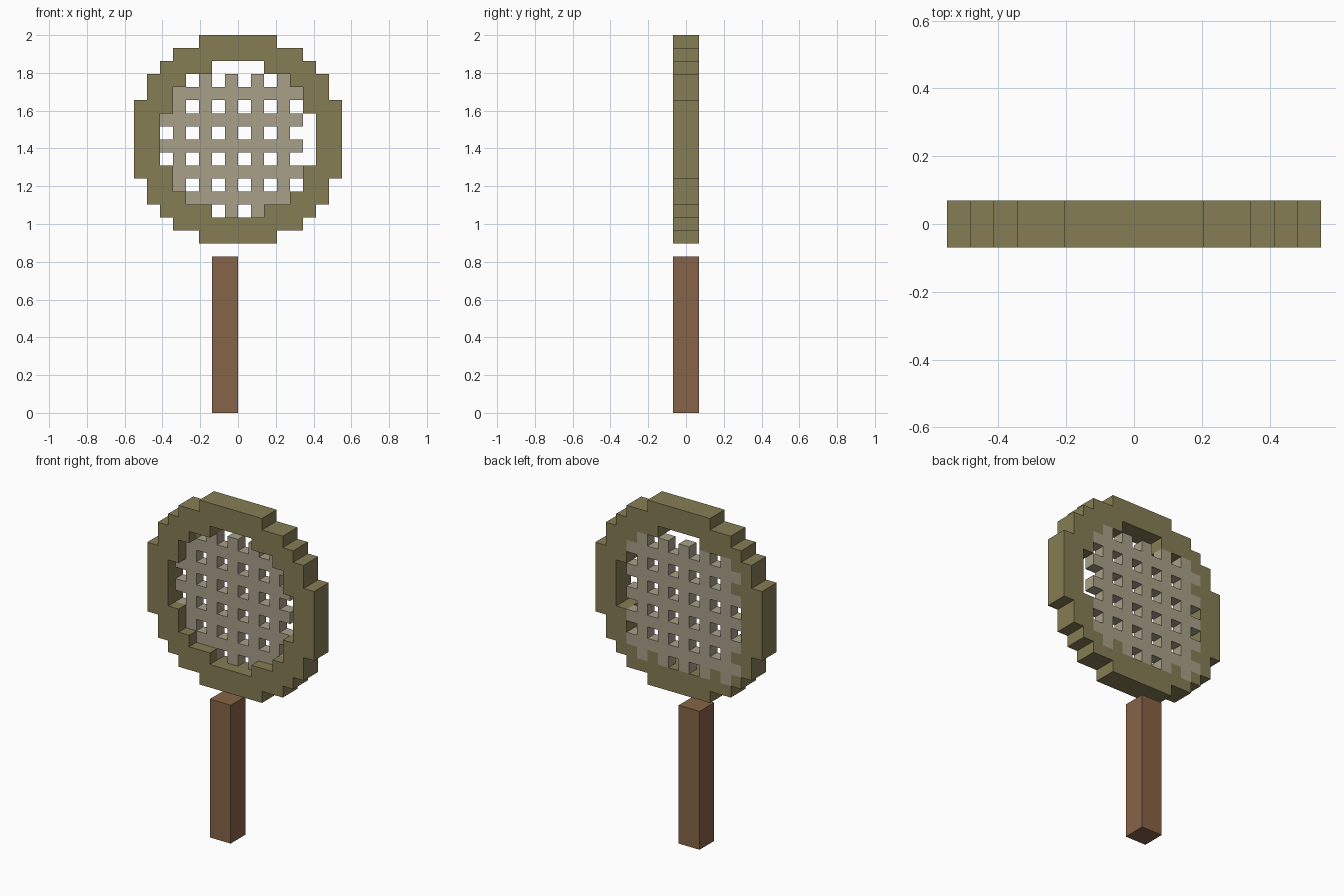
import bpy, bmesh
from mathutils import Vector

if "Cube" in bpy.data.objects:
    bpy.data.objects.remove(bpy.data.objects["Cube"])

V = 2 / 29  # one block; the model is 29 blocks tall


def block_part(name, cells, color):
    """Skin a set of block cells (x, y, z) with only its outer faces."""
    bm = bmesh.new()
    verts = {}

    def vert(p):
        key = tuple(round(c) for c in p)
        if key not in verts:
            verts[key] = bm.verts.new(Vector(key) * V)
        return verts[key]

    axes = [Vector((1, 0, 0)), Vector((0, 1, 0)), Vector((0, 0, 1))]
    for cell in sorted(cells):
        for a in range(3):
            u, w = axes[(a + 1) % 3], axes[(a + 2) % 3]
            for side in (0, 1):
                step = axes[a] * (1 if side else -1)
                if tuple(round(c) for c in Vector(cell) + step) in cells:
                    continue
                o = Vector(cell) + axes[a] * side
                quad = [o, o + u, o + u + w, o + w]
                if not side:
                    quad.reverse()
                bm.faces.new([vert(p) for p in quad])
    # Merge the coplanar squares into large flat faces
    bmesh.ops.dissolve_limit(bm, angle_limit=0.01, verts=bm.verts[:], edges=bm.edges[:])
    bmesh.ops.triangulate(bm, faces=[f for f in bm.faces if len(f.verts) > 4])
    mesh = bpy.data.meshes.new(name)
    bm.to_mesh(mesh)
    bm.free()
    mat = bpy.data.materials.new(name + "_color")
    mat.diffuse_color = (*color, 1)
    mat.use_nodes = True
    mat.node_tree.nodes["Principled BSDF"].inputs["Base Color"].default_value = mat.diffuse_color
    mesh.materials.append(mat)
    obj = bpy.data.objects.new(name, mesh)
    bpy.context.collection.objects.link(obj)
    return obj


def disc(half_widths, z0):
    """Stepped disc: lower-half row widths, mirrored upward."""
    rows = half_widths + half_widths[::-1]
    return {(x, y, z0 + i) for i, h in enumerate(rows)
            for x in range(-h, h) for y in (-1, 0)}


# Strings: 11 x 11 lattice in the back layer, every other row and column
strings = {(x, 0, z) for x in range(-6, 5) for z in range(15, 26)
           if x % 2 == 1 or z % 2 == 0}

# Head frame: stepped ring with the strings let into its back
frame = disc([3, 5, 6, 7, 7, 8, 8, 8], 13) - disc([2, 4, 5, 5, 6, 6], 15) - strings

# Handle: plain square bar, one block off centre and below the head
handle = {(x, y, z) for x in (-2, -1) for y in (-1, 0) for z in range(12)}

block_part("head_frame", frame, (0.24, 0.205, 0.09))
block_part("strings", strings, (0.39, 0.35, 0.25))
block_part("handle", handle, (0.24, 0.125, 0.063))
